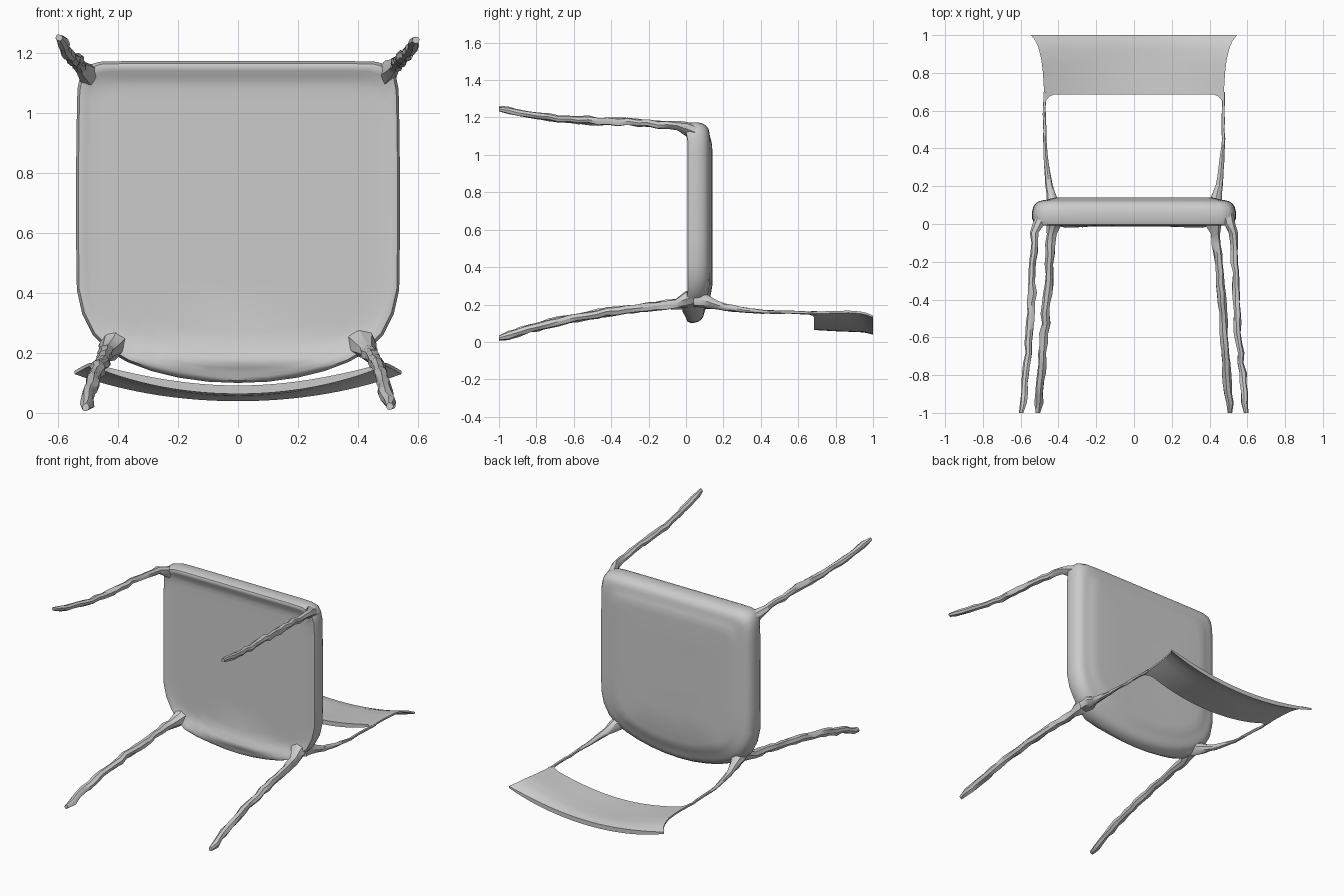
import bpy, bmesh, math, random
from mathutils import Vector

if "Cube" in bpy.data.objects:
    bpy.data.objects.remove(bpy.data.objects["Cube"])

random.seed(4)
grey = bpy.data.materials.new("grey")
grey.diffuse_color = (0.6, 0.6, 0.6, 1)
grey.use_nodes = True
grey.node_tree.nodes["Principled BSDF"].inputs["Base Color"].default_value = grey.diffuse_color


def finish(name, bm, angle):
    bmesh.ops.recalc_face_normals(bm, faces=bm.faces)
    me = bpy.data.meshes.new(name)
    bm.to_mesh(me)
    bm.free()
    me.materials.append(grey)
    ob = bpy.data.objects.new(name, me)
    bpy.context.collection.objects.link(ob)
    bpy.ops.object.select_all(action='DESELECT')
    ob.select_set(True)
    bpy.context.view_layer.objects.active = ob
    bpy.ops.object.shade_smooth_by_angle(angle=math.radians(angle))
    return ob


def loft(bm, rings):
    loops = [[bm.verts.new(p) for p in r] for r in rings]
    for a, b in zip(loops, loops[1:]):
        n = len(a)
        for i in range(n):
            j = (i + 1) % n
            bm.faces.new((a[i], a[j], b[j], b[i]))
    bm.faces.new(loops[0])
    bm.faces.new(loops[-1])


def lerp_table(table, t):
    for (t0, *a), (t1, *b) in zip(table, table[1:]):
        if t <= t1:
            f = max(0, (t - t0) / (t1 - t0))
            return [p + (q - p) * f for p, q in zip(a, b)]
    return table[-1][1:]


# Seat: rounded outline lofted through inset rings, flat below, raised pad on top
half = [(0, .10), (.1, .104), (.2, .118), (.29, .14), (.37, .17), (.43, .205),
        (.485, .26), (.52, .33), (.538, .41), (.54, .55), (.54, .7), (.54, .85),
        (.538, 1.0), (.536, 1.08), (.526, 1.13), (.505, 1.16), (.46, 1.172),
        (.38, 1.174), (.2, 1.174), (0, 1.174)]
outline = half + [(-x, z) for x, z in half[-2:0:-1]]
profile = [(.4, .016), (.7, .016), (.8, .016), (.85, .016), (.88, .015), (.91, .014),
           (.94, .012), (.965, .008), (.985, .01), (1, .03), (1, .065), (.988, .09),
           (.965, .109), (.935, .12), (.9, .125), (.86, .128), (.82, .134), (.78, .139),
           (.72, .141), (.4, .139)]


def seat_ring(k, s, y):
    ring = []
    for x, z in outline:
        zz = .64 + (z - .64) * s
        if k > 9:
            shift = -.028 * max(0, min(1, (.3 - zz) / .15))
        else:
            # low lips along the front and rear edges of the underside
            lip = math.exp(-((zz - 1.15) / .035) ** 2)
            shift = -.016 * lip - .03 * math.exp(-((zz - .175) / .04) ** 2)
        ring.append((x * s, y + shift, zz))
    return ring


bm = bmesh.new()
loft(bm, [seat_ring(k, s, y) for k, (s, y) in enumerate(profile)])
finish("seat", bm, 45)


# Tapered rods along y; table rows are (y, x, z, radius)
def rod(name, table, side, wobble, steps, sides, angle):
    bm = bmesh.new()
    rings = []
    for k in range(steps + 1):
        y = table[0][0] + (table[-1][0] - table[0][0]) * k / steps
        x, z, r = lerp_table(table, y)
        jx, jz = (random.uniform(-wobble, wobble) for _ in "xz")
        ring = []
        for i in range(sides):
            a = 2 * math.pi * i / sides
            q = r * random.uniform(1 - wobble * 40, 1 + wobble * 40)
            ring.append(((x + jx + q * math.cos(a)) * side, y, z + jz + q * math.sin(a)))
        rings.append(ring)
    loft(bm, rings)
    finish(name, bm, angle)


front_leg = [(-1, .597, 1.25, .012), (-.97, .592, 1.242, .018), (-.8, .573, 1.208, .019),
             (-.6, .553, 1.186, .019), (-.4, .542, 1.18, .022), (-.2, .535, 1.168, .019),
             (-.06, .526, 1.155, .02), (.0, .505, 1.138, .034), (.06, .485, 1.12, .035)]
rear_leg = [(-1, .507, .018, .013), (-.97, .507, .028, .022), (-.8, .493, .08, .023),
            (-.6, .475, .128, .022), (-.4, .46, .165, .023), (-.2, .445, .187, .023),
            (-.06, .435, .205, .026), (0, .42, .225, .042), (.05, .405, .24, .05)]
back_post = [(.04, .41, .235, .05), (.1, .425, .22, .04), (.14, .437, .205, .027),
             (.2, .45, .187, .019), (.3, .462, .173, .014), (.42, .472, .16, .009),
             (.6, .474, .157, .008), (.7, .473, .155, .008)]
for side, tag in ((1, "right"), (-1, "left")):
    rod("front_leg_" + tag, front_leg, side, .005, 20, 7, 30)
    rod("rear_leg_" + tag, rear_leg, side, .005, 20, 7, 30)
    rod("back_post_" + tag, back_post, side, .002, 16, 8, 40)

# Backrest: curved plate flaring to pointed outer corners
shape = [(.6, .476, .08, .157), (.7, .476, .077, .157), (.8, .482, .071, .16),
         (.88, .492, .068, .162), (.95, .511, .065, .155), (.98, .527, .058, .145),
         (1.0, .545, .053, .135)]
NU, NV = 32, 12


def back_point(i, j, off):
    u = 2 * i / NU - 1
    u = math.copysign(1 - (1 - abs(u)) ** 1.35, u)
    corner = max(0, (abs(u) - .88) / .12)
    y0 = .685 - .075 * (1 - math.sqrt(1 - min(1, corner) ** 2))
    y = y0 + (1 - y0) * j / NV
    w, zc, ze = lerp_table(shape, y)
    z = zc + (ze - zc) * abs(u) ** 2
    return Vector((u * w, y, z + off * (1 - .6 * abs(u) ** 4)))


bm = bmesh.new()
sheets = [[[bm.verts.new(back_point(i, j, off)) for j in range(NV + 1)]
           for i in range(NU + 1)] for off in (-.014, .014)]
for s in sheets:
    for i in range(NU):
        for j in range(NV):
            bm.faces.new((s[i][j], s[i + 1][j], s[i + 1][j + 1], s[i][j + 1]))
lo, hi = sheets
for i in range(NU):
    for j in (0, NV):
        bm.faces.new((lo[i][j], lo[i + 1][j], hi[i + 1][j], hi[i][j]))
for j in range(NV):
    for i in (0, NU):
        bm.faces.new((lo[i][j], lo[i][j + 1], hi[i][j + 1], hi[i][j]))
finish("backrest", bm, 40)
